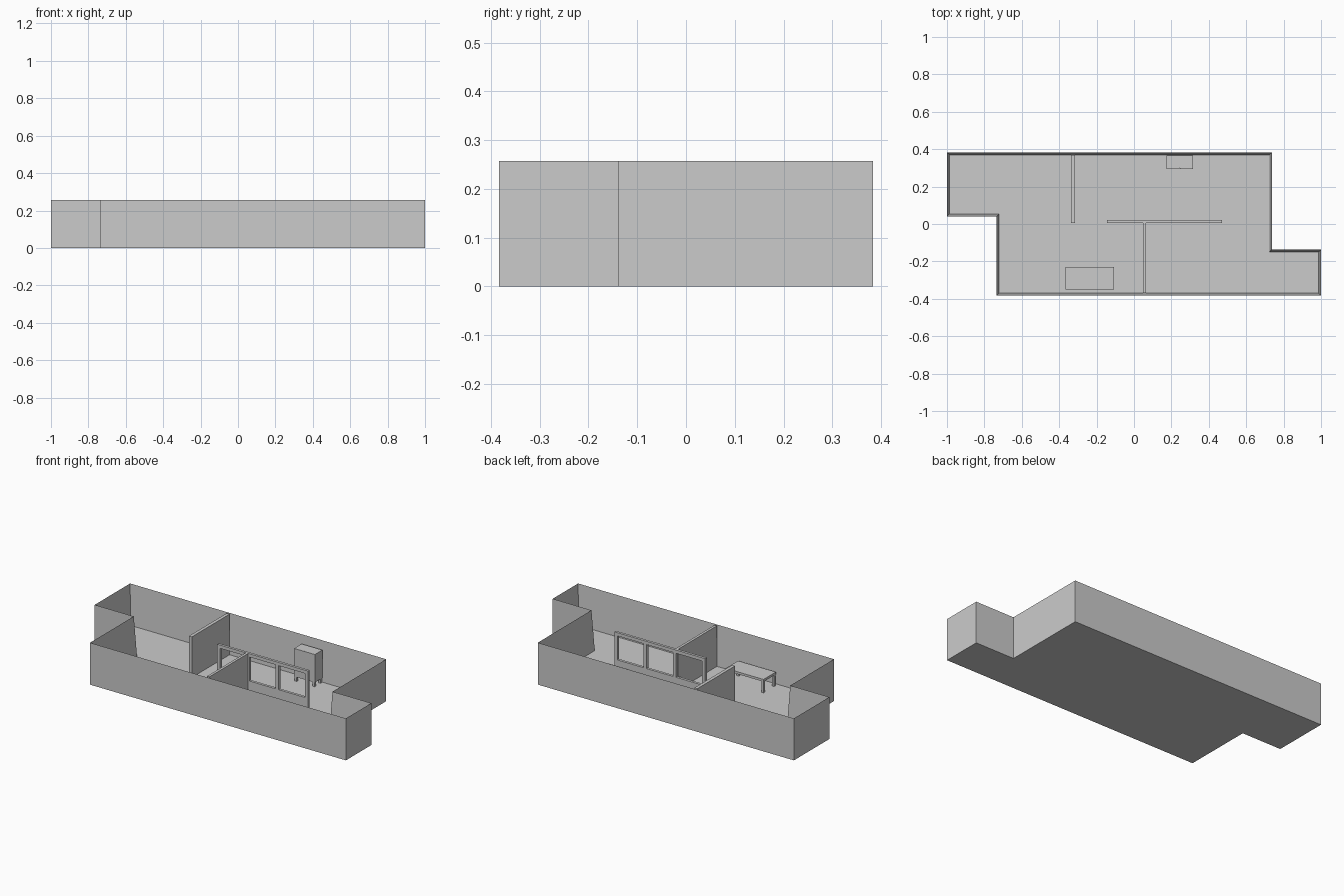
import bpy, bmesh
from mathutils import Vector

if "Cube" in bpy.data.objects:
    bpy.data.objects.remove(bpy.data.objects["Cube"])

H = 0.257        # wall height
WALL = 0.013     # outer wall thickness
FLOOR = 0.008    # floor thickness


def finish(name, bm):
    bmesh.ops.recalc_face_normals(bm, faces=bm.faces)
    mesh = bpy.data.meshes.new(name)
    bm.to_mesh(mesh)
    bm.free()
    obj = bpy.data.objects.new(name, mesh)
    bpy.context.collection.objects.link(obj)
    return obj


def boxes(name, *spans):
    """One object from boxes given as (x0, x1, y0, y1, z0, z1)."""
    bm = bmesh.new()
    for x0, x1, y0, y1, z0, z1 in spans:
        size = Vector((x1 - x0, y1 - y0, z1 - z0))
        centre = Vector((x0 + x1, y0 + y1, z0 + z1)) / 2
        verts = bmesh.ops.create_cube(bm, size=1)["verts"]
        for v in verts:
            v.co = v.co * size + centre
    return finish(name, bm)


def corner_legs(name, x0, x1, y0, y1, w, top):
    """Four square legs, one in each corner of a rectangle."""
    boxes(name, *[(x, x + w, y, y + w, FLOOR, top)
                  for x in (x0, x1 - w) for y in (y0, y1 - w)])


# Floor and outer walls: extruded plan, top inset and pushed down to the floor
plan = [(-1, 0.383), (-1, 0.04), (-0.735, 0.04), (-0.735, -0.383),
        (1, -0.383), (1, -0.137), (0.737, -0.137), (0.737, 0.383)]
bm = bmesh.new()
base = bm.faces.new([bm.verts.new((x, y, 0)) for x, y in plan])
new = bmesh.ops.extrude_face_region(bm, geom=[base], use_keep_orig=True)["geom"]
bmesh.ops.translate(bm, vec=(0, 0, H),
                    verts=[g for g in new if isinstance(g, bmesh.types.BMVert)])
bmesh.ops.recalc_face_normals(bm, faces=bm.faces)
top = next(f for f in bm.faces if all(v.co.z > H / 2 for v in f.verts))
bmesh.ops.inset_region(bm, faces=[top], thickness=WALL, use_even_offset=True)
bmesh.ops.translate(bm, vec=(0, 0, FLOOR - H), verts=top.verts)
finish("floor_and_outer_walls", bm)

# Solid partitions
boxes("back_partition", (-0.336, -0.316, 0.005, 0.37, FLOOR, H))
boxes("front_partition", (0.049, 0.065, -0.37, 0.006, FLOOR, H))

# Central window wall: sill wall, top rail and evenly spaced posts
X0, X1, Y0, Y1 = -0.145, 0.47, 0.006, 0.022
SILL, RAIL, POST = 0.09, H - 0.02, 0.02
step = (X1 - X0 - POST) / 3
boxes("window_wall",
      (X0, X1, Y0, Y1, FLOOR, SILL),
      (X0, X1, Y0, Y1, RAIL, H),
      *[(X0 + i * step, X0 + i * step + POST, Y0, Y1, SILL, RAIL) for i in range(4)])

# Table
boxes("table_top", (-0.365, -0.108, -0.35, -0.23, 0.078, 0.092))
corner_legs("table_legs", -0.363, -0.11, -0.348, -0.232, 0.014, 0.078)

# Two-door cabinet on short legs
boxes("cabinet_body", (0.175, 0.315, 0.3, 0.367, 0.035, 0.207))
boxes("cabinet_doors",
      (0.175, 0.244, 0.294, 0.3, 0.035, 0.207),
      (0.246, 0.315, 0.294, 0.3, 0.035, 0.207))
corner_legs("cabinet_legs", 0.177, 0.313, 0.296, 0.365, 0.014, 0.035)
